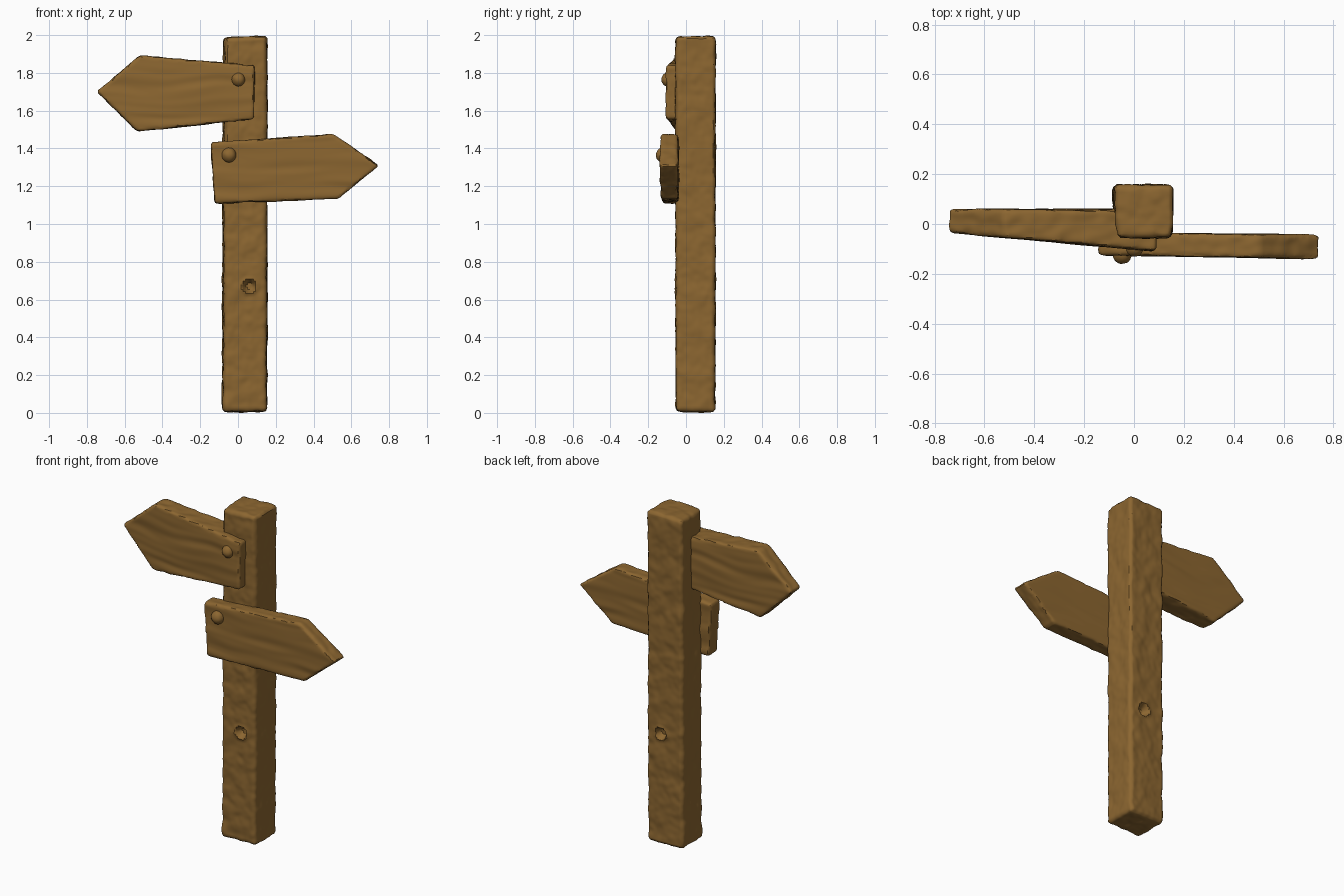
import bpy, bmesh, math
from mathutils import Vector, noise

if "Cube" in bpy.data.objects:
    bpy.data.objects.remove(bpy.data.objects["Cube"])

wood = bpy.data.materials.new("brown wood")
wood.diffuse_color = (0.262, 0.133, 0.030, 1)
wood.use_nodes = True
wood.node_tree.nodes["Principled BSDF"].inputs["Base Color"].default_value = wood.diffuse_color


def finish(name, bm, rough=None, voxel=0.011):
    """Make an object; optionally remesh it finely and carve it with a rule."""
    bmesh.ops.recalc_face_normals(bm, faces=bm.faces)
    me = bpy.data.meshes.new(name)
    bm.to_mesh(me)
    bm.free()
    ob = bpy.data.objects.new(name, me)
    bpy.context.collection.objects.link(ob)
    if rough:
        mod = ob.modifiers.new("remesh", 'REMESH')
        mod.mode = 'VOXEL'
        mod.voxel_size = voxel
        bpy.context.view_layer.update()
        dg = bpy.context.evaluated_depsgraph_get()
        new = bpy.data.meshes.new_from_object(ob.evaluated_get(dg))
        ob.modifiers.clear()
        ob.data = new
        moves = [rough(v.co.copy(), v.normal.copy()) for v in new.vertices]
        for v, m in zip(new.vertices, moves):
            v.co += m
    ob.data.materials.clear()
    ob.data.materials.append(wood)
    bpy.ops.object.select_all(action='DESELECT')
    ob.select_set(True)
    bpy.context.view_layer.objects.active = ob
    bpy.ops.object.shade_smooth_by_angle(angle=math.radians(40))
    return ob


def loft(a, b, bevel):
    """Closed solid between two matching outlines, edges softened."""
    bm = bmesh.new()
    va = [bm.verts.new(p) for p in a]
    vb = [bm.verts.new(p) for p in b]
    n = len(a)
    bm.faces.new(va)
    bm.faces.new(vb[::-1])
    for i in range(n):
        j = (i + 1) % n
        bm.faces.new((va[i], vb[i], vb[j], va[j]))
    bmesh.ops.bevel(bm, geom=bm.edges[:], offset=bevel, segments=1, affect='EDGES')
    return bm


# Post: slightly tapered, hewn surface, knot hole on front and back
KNOT = Vector((0.06, 0.67))


def post_rough(p, n):
    d = noise.noise(Vector((p.x * 16, p.y * 16, p.z * 13))) * 0.006
    d += noise.noise(Vector((p.x * 35, p.y * 35, p.z * 30 + 9))) * 0.003
    m = n * d
    if abs(n.y) > 0.7:
        r = (Vector((p.x, p.z)) - KNOT).length
        if r < 0.034:
            m.y -= math.copysign(0.035 * min(1, (0.034 - r) / 0.012), n.y)
        elif r < 0.048:
            m.y += math.copysign(0.004, n.y)
    return m


bottom = [(-0.079, -0.053, 0.005), (0.151, -0.053, 0.008), (0.154, 0.154, 0.005), (-0.086, 0.154, 0.005)]
top = [(-0.068, -0.056, 1.985), (0.154, -0.056, 1.993), (0.156, 0.157, 1.995), (-0.083, 0.155, 1.99)]
finish("post", loft(bottom, top, 0.014), post_rough)


# Signs: arrow boards with grain running along their length
def grain(seed):
    def rule(p, n):
        warp = 0.35 * math.sin(p.x * 5 + seed) + 0.5 * noise.noise(Vector((p.x * 4, seed, p.z * 5)))
        if abs(n.y) > 0.7:
            d = noise.noise(Vector((p.x * 2.5, seed, p.z * 22 + warp))) * 0.006
        else:
            d = noise.noise(Vector((p.x * 18, p.y * 25, p.z * 18 + seed))) * 0.005
        return n * d
    return rule


def board(name, outline, front, back, seed):
    """front and back give the y of each face as a function of x."""
    a = [(x, front(x), z) for x, z in outline]
    b = [(x, back(x), z) for x, z in outline]
    finish(name, loft(a, b, 0.009), grain(seed), 0.009)


upper = [(-0.748, 1.70), (-0.52, 1.892), (0.09, 1.838), (0.084, 1.555), (-0.535, 1.49)]
lower = [(-0.143, 1.432), (0.505, 1.476), (0.747, 1.31), (0.53, 1.134), (-0.125, 1.108)]
board("upper_sign", upper, lambda x: -0.101 - 0.09 * x, lambda x: 0.059, 3.1)
finish_back = lambda x: -0.036 - 0.012 * x
board("lower_sign", lower, lambda x: -0.126 - 0.017 * x, finish_back, 7.7)

# Bolts: domed pegs near the inner end of each sign
for name, x, y, z, r in (("upper_bolt", 0.003, -0.095, 1.765, 0.036),
                         ("lower_bolt", -0.047, -0.121, 1.365, 0.039)):
    bm = bmesh.new()
    bmesh.ops.create_uvsphere(bm, u_segments=20, v_segments=12, radius=r)
    for v in bm.verts:
        v.co *= 1 + 0.06 * noise.noise(v.co * 45)
        v.co += Vector((x, y, z))
    finish(name, bm)
